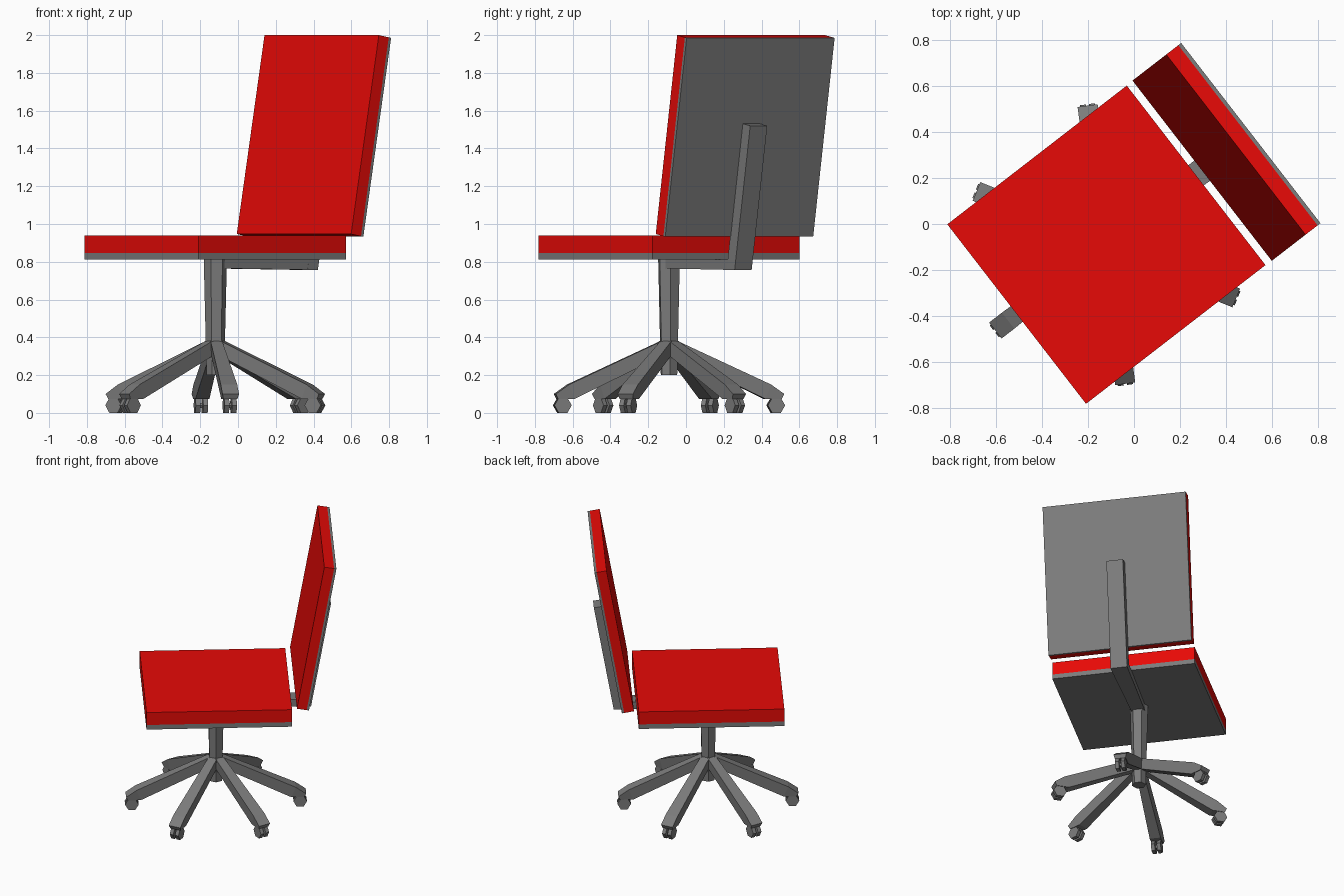
import bpy
import bmesh
from math import radians, pi, cos, sin
from mathutils import Matrix, Vector

if "Cube" in bpy.data.objects:
    bpy.data.objects.remove(bpy.data.objects["Cube"])

# Chair frame: local +x points to the backrest, local origin is the post axis
CHAIR = Matrix.Translation((-0.12, -0.09, 0)) @ Matrix.Rotation(radians(37.7), 4, 'Z')


def material(name, color):
    mat = bpy.data.materials.new(name)
    mat.diffuse_color = (*color, 1)
    mat.use_nodes = True
    mat.node_tree.nodes["Principled BSDF"].inputs["Base Color"].default_value = mat.diffuse_color
    return mat


red = material("red_fabric", (0.8, 0.003, 0.002))
dark = material("dark_grey", (0.2, 0.2, 0.2))


def finish(name, bm, matrix=CHAIR, mat=dark):
    bmesh.ops.recalc_face_normals(bm, faces=bm.faces)
    mesh = bpy.data.meshes.new(name)
    bm.to_mesh(mesh)
    bm.free()
    mesh.transform(matrix)
    mesh.materials.append(mat)
    ob = bpy.data.objects.new(name, mesh)
    bpy.context.collection.objects.link(ob)
    return ob


def loft(name, rings, matrix=CHAIR, mat=dark):
    """Capped skin through rings with equal point counts."""
    bm = bmesh.new()
    loops = [[bm.verts.new(p) for p in ring] for ring in rings]
    n = len(loops[0])
    for a, b in zip(loops, loops[1:]):
        for i in range(n):
            j = (i + 1) % n
            bm.faces.new((a[i], a[j], b[j], b[i]))
    bm.faces.new(loops[0])
    bm.faces.new(loops[-1])
    return finish(name, bm, matrix, mat)


def side_prism(name, profile, mat=dark):
    """Side profile of (x, z, half width) points, mirrored across y."""
    return loft(name, [[(x, s * w, z) for x, z, w in profile] for s in (-1, 1)], mat=mat)


def hexagon(bm, r1, r2, depth, matrix):
    bmesh.ops.create_cone(bm, cap_ends=True, segments=6, radius1=r1,
                          radius2=r2, depth=depth, matrix=matrix)


# Seat cushion and seat pan
def slab(name, z0, z1, mat=dark):
    h = 0.493
    side_prism(name, [(-h, z0, h), (h, z0, h), (h, z1, h), (-h, z1, h)], mat)


slab("seat_cushion", 0.847, 0.94, red)
slab("seat_pan", 0.813, 0.847)

# Backrest cushion and rear panel, leaning back ten degrees
LEAN = radians(10)
up = Vector((sin(LEAN), cos(LEAN)))
back = Vector((cos(LEAN), -sin(LEAN)))
base = Vector((0.526, 0.947))


def leaning(name, d0, d1, mat=dark):
    corners = ((d0, 0), (d1, 0), (d1, 1.069), (d0, 1.069))
    pts = [base + back * d + up * t for d, t in corners]
    side_prism(name, [(p.x, p.y, 0.495) for p in pts], mat)


leaning("backrest_cushion", 0, 0.067, red)
leaning("backrest_panel", 0.067, 0.083)

# Backrest support: upright bar and horizontal arm
side_prism("backrest_bar", [(0.573, 0.757, 0.057), (0.642, 0.757, 0.057),
                            (0.777, 1.52, 0.057), (0.708, 1.532, 0.057),
                            (0.582, 0.812, 0.057)])
side_prism("support_arm", [(0, 0.765, 0.045), (0.6, 0.757, 0.057),
                           (0.59, 0.812, 0.057), (0, 0.812, 0.045)])

# Six-sided centre post
bm = bmesh.new()
hexagon(bm, 0.047, 0.062, 0.617, Matrix.Translation((0, 0, 0.5085)))
finish("post", bm)


# Six tapered legs with a flat top, each with a twin-wheel caster
def leg_ring(top, bottom, w):
    (tx, tz), (bx, bz) = top, bottom
    b = w * 0.85
    return [(tx, -w, tz), (tx, w, tz), (bx, b, bz), (bx, -b, bz)]


# Axle along y, hexagon resting on a flat side
AXLE = Matrix.Rotation(pi / 2, 4, 'X') @ Matrix.Rotation(pi / 2, 4, 'Z')

for k in range(6):
    turn = CHAIR @ Matrix.Rotation(k * pi / 3, 4, 'Z')
    loft(f"leg_{k + 1}", [leg_ring((0.0, 0.4), (0.0, 0.32), 0.03),
                          leg_ring((0.54, 0.15), (0.51, 0.074), 0.044),
                          leg_ring((0.61, 0.1), (0.597, 0.074), 0.044)], turn)
    bm = bmesh.new()
    for y, radius, width in ((-0.02, 0.046, 0.026), (0.02, 0.046, 0.026), (0, 0.016, 0.03)):
        hexagon(bm, radius, radius, width, Matrix.Translation((0.57, y, 0.0398)) @ AXLE)
    finish(f"caster_{k + 1}", bm, turn)
